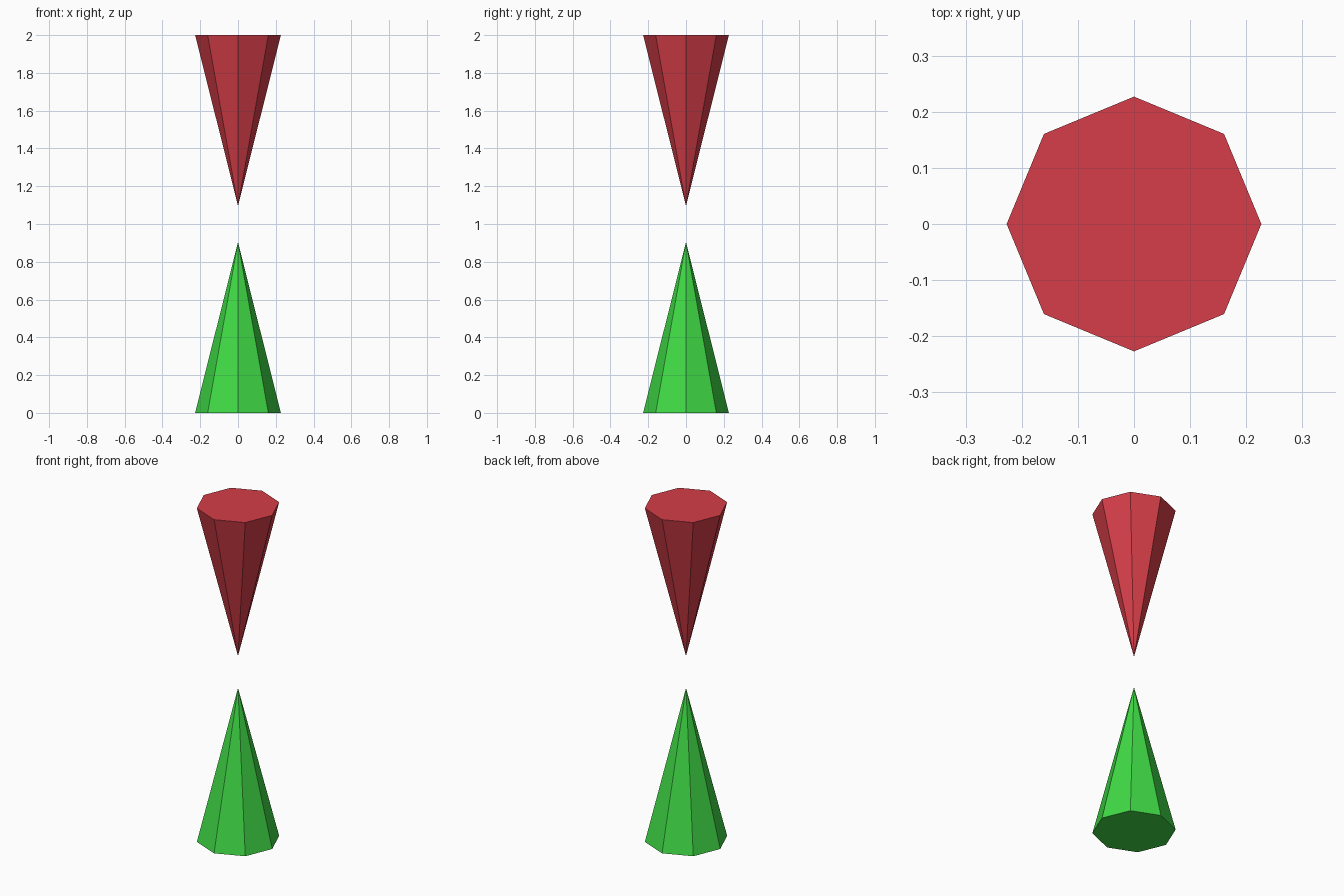
import bpy

if "Cube" in bpy.data.objects:
    bpy.data.objects.remove(bpy.data.objects["Cube"])

HEIGHT = 0.904
RADIUS = 0.227


def spike(name, base_radius, top_radius, z, color):
    """Eight-sided flat-shaded cone centred on the z axis."""
    bpy.ops.mesh.primitive_cone_add(vertices=8, radius1=base_radius,
                                    radius2=top_radius, depth=HEIGHT,
                                    location=(0, 0, z))
    obj = bpy.context.object
    obj.name = name
    mat = bpy.data.materials.new(name + "_material")
    mat.diffuse_color = color
    mat.use_nodes = True
    mat.node_tree.nodes["Principled BSDF"].inputs["Base Color"].default_value = mat.diffuse_color
    obj.data.materials.append(mat)


# Green cone standing on the ground, point up
spike("lower_cone", RADIUS, 0, HEIGHT / 2, (0.05, 0.70, 0.06, 1))
# Red cone hanging above it, point down
spike("upper_cone", 0, RADIUS, 2 - HEIGHT / 2, (0.67, 0.048, 0.065, 1))
